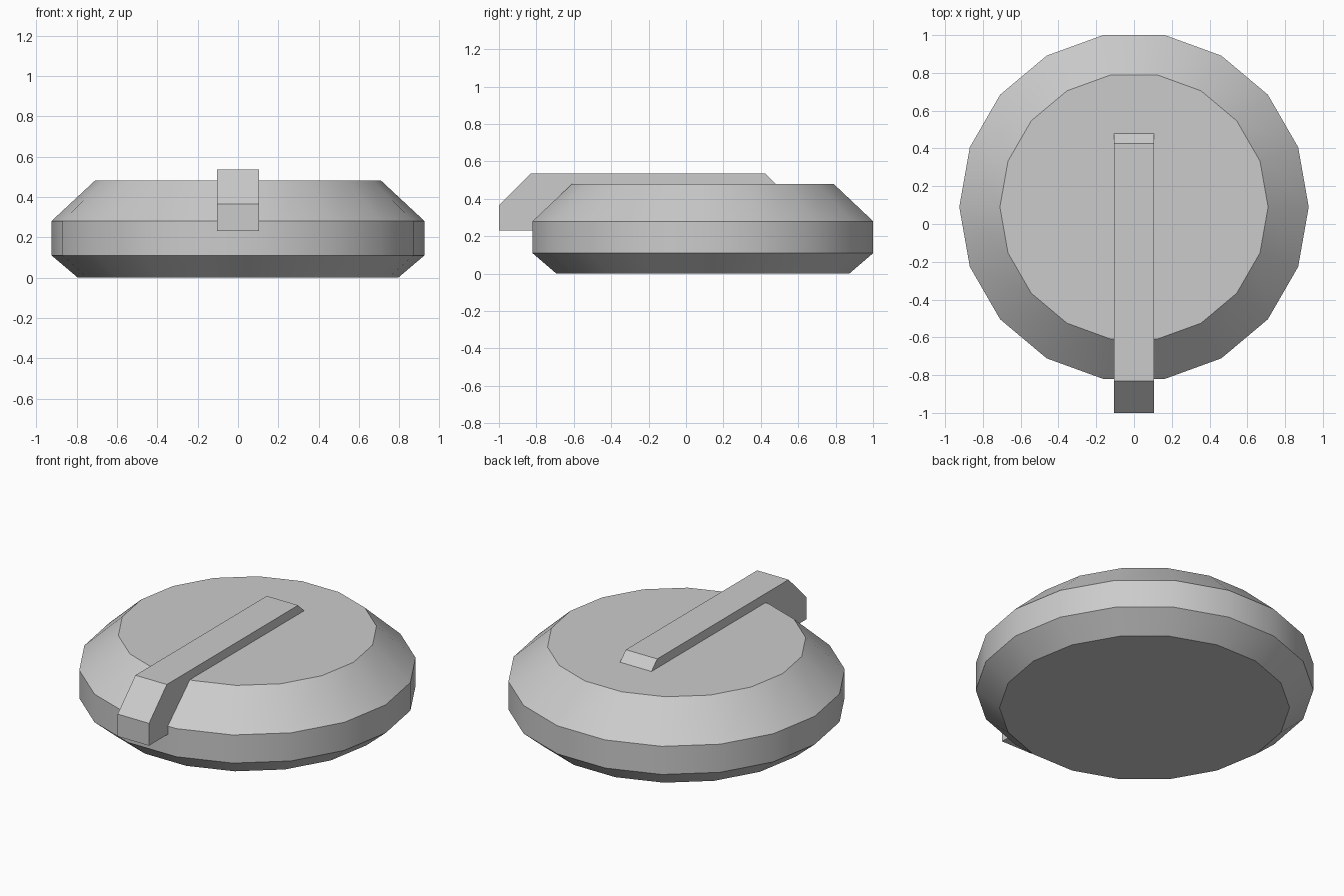
import bpy, bmesh
from math import cos, sin, pi, radians

cube = bpy.data.objects.get("Cube")
if cube:
    bpy.data.objects.remove(cube, do_unlink=True)

grey = bpy.data.materials.new("light_grey")
grey.use_nodes = True
colour = (0.6, 0.6, 0.6, 1)
grey.diffuse_color = colour
grey.node_tree.nodes["Principled BSDF"].inputs["Base Color"].default_value = colour


def finish(name, bm):
    bmesh.ops.recalc_face_normals(bm, faces=bm.faces)
    mesh = bpy.data.meshes.new(name)
    bm.to_mesh(mesh)
    bm.free()
    mesh.materials.append(grey)
    obj = bpy.data.objects.new(name, mesh)
    bpy.context.collection.objects.link(obj)
    return obj


def lathe(name, profile, sides):
    """Closed solid from stacked rings of (radius, height)."""
    bm = bmesh.new()
    rings = [[bm.verts.new((r * cos(2 * pi * i / sides), r * sin(2 * pi * i / sides), z))
              for i in range(sides)] for r, z in profile]
    for low, high in zip(rings, rings[1:]):
        for i in range(sides):
            j = (i + 1) % sides
            bm.faces.new((low[i], low[j], high[j], high[i]))
    bm.faces.new(rings[0])
    bm.faces.new(rings[-1])
    return finish(name, bm)


def extrude_x(name, outline, half_width):
    """Side outline of (y, z) points extruded across x."""
    bm = bmesh.new()
    face = bm.faces.new([bm.verts.new((-half_width, y, z)) for y, z in outline])
    new = bmesh.ops.extrude_face_region(bm, geom=[face])["geom"]
    verts = [v for v in new if isinstance(v, bmesh.types.BMVert)]
    bmesh.ops.translate(bm, verts=verts, vec=(2 * half_width, 0, 0))
    return finish(name, bm)


# Round body: bevelled base, upright rim, sloped shoulder, flat top
body = lathe("round_body", [(0.795, 0), (0.925, 0.11), (0.925, 0.28), (0.71, 0.48)], 18)
body.location.y = 0.09
bpy.context.view_layer.objects.active = body
body.select_set(True)
bpy.ops.object.shade_smooth_by_angle(angle=radians(30))

# Long bar over the top that overhangs the front, chamfered at both ends
extrude_x("top_bar", [(-1, 0.23), (-1, 0.365), (-0.83, 0.535), (0.425, 0.535),
                      (0.48, 0.48), (0.48, 0.4), (-0.6, 0.23)], 0.105)
